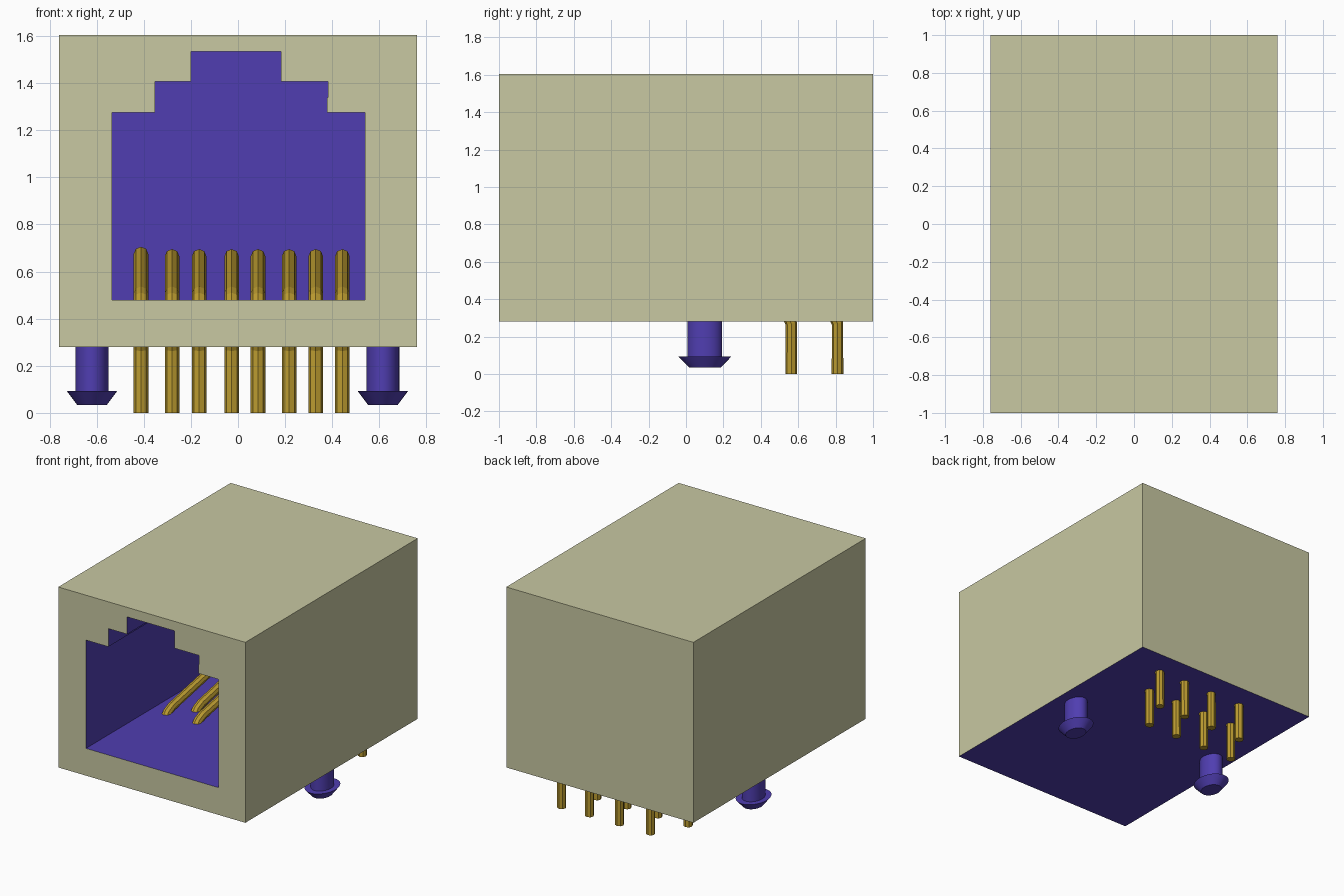
import bpy, bmesh, math
from mathutils import Vector

if "Cube" in bpy.data.objects:
    bpy.data.objects.remove(bpy.data.objects["Cube"], do_unlink=True)


def material(name, rgb):
    m = bpy.data.materials.new(name)
    m.use_nodes = True
    m.diffuse_color = (*rgb, 1)
    m.node_tree.nodes["Principled BSDF"].inputs["Base Color"].default_value = (*rgb, 1)
    return m


BEIGE = material("beige shell", (0.58, 0.58, 0.36))
PURPLE = material("purple plastic", (0.08, 0.048, 0.44))
GOLD = material("gold contact", (0.50, 0.33, 0.03))


def finish(bm, name, mats):
    bmesh.ops.recalc_face_normals(bm, faces=bm.faces)
    mesh = bpy.data.meshes.new(name)
    bm.to_mesh(mesh)
    bm.free()
    for m in mats:
        mesh.materials.append(m)
    ob = bpy.data.objects.new(name, mesh)
    bpy.context.collection.objects.link(ob)
    return ob


# Housing: a block with a stepped socket sunk into its front
FRONT, BACK, POCKET = -1.0, 1.0, 0.85
BOTTOM, TOP, HALF = 0.28, 1.605, 0.76
outline = [(-HALF, BOTTOM), (HALF, BOTTOM), (HALF, TOP), (-HALF, TOP)]
socket = [(-0.535, 0.48), (0.54, 0.48), (0.54, 1.275), (0.378, 1.275),
          (0.378, 1.34), (0.383, 1.34), (0.383, 1.408), (0.183, 1.408),
          (0.183, 1.535), (-0.2, 1.535), (-0.2, 1.408), (-0.353, 1.408),
          (-0.353, 1.275), (-0.535, 1.275)]


def tunnel(bm, profile, depth, mat):
    """Walls and an end face behind a front loop; returns the front edges."""
    near = [bm.verts.new((x, FRONT, z)) for x, z in profile]
    far = [bm.verts.new((x, depth, z)) for x, z in profile]
    n = len(profile)
    faces = [bm.faces.new((near[i], near[(i + 1) % n], far[(i + 1) % n], far[i]))
             for i in range(n)]
    faces.append(bm.faces.new(far))
    for f in faces:
        f.material_index = mat
    return [bm.edges.get((near[i], near[(i + 1) % n])) for i in range(n)]


bm = bmesh.new()
rim = tunnel(bm, outline, BACK, 0) + tunnel(bm, socket, POCKET, 1)
bmesh.ops.triangle_fill(bm, edges=rim, use_beauty=True, normal=Vector((0, -1, 0)))
for f in bm.faces:                       # underside shows the inner plastic
    if all(v.co.z < BOTTOM + 0.001 for v in f.verts):
        f.material_index = 1
finish(bm, "jack_housing", [BEIGE, PURPLE])


# Locating pegs: oval posts with a flared snap end
def peg(name, cx, cy=0.101, rx=0.07, ry=0.0925, sides=32):
    bm = bmesh.new()
    rings = []
    for scale, z in [(1, 0.30), (1, 0.093), (1.53, 0.093), (0.9, 0.034)]:
        rings.append([bm.verts.new((cx + rx * scale * math.cos(a),
                                    cy + ry * scale * math.sin(a), z))
                      for a in (math.tau * i / sides for i in range(sides))])
    for lo, hi in zip(rings, rings[1:]):
        for i in range(sides):
            j = (i + 1) % sides
            bm.faces.new((lo[i], lo[j], hi[j], hi[i]))
    bm.faces.new(rings[0])
    bm.faces.new(rings[-1])
    ob = finish(bm, name, [PURPLE])
    bpy.ops.object.select_all(action="DESELECT")
    bpy.context.view_layer.objects.active = ob
    ob.select_set(True)
    bpy.ops.object.shade_smooth_by_angle(angle=math.radians(30))


peg("right_peg", -0.62)
peg("left_peg", 0.615)


# Contacts: solder pin, hidden run under the floor, spring rising to the rear
def contact(name, x, pin_y, bend_y, end_y, end_z):
    path = [(pin_y, 0.0), (pin_y, 0.27), (pin_y - 0.02, 0.31), (pin_y - 0.06, 0.33),
            (bend_y, 0.35), (bend_y - 0.05, 0.39), (bend_y - 0.05, 0.44),
            (bend_y - 0.01, 0.485), (bend_y + 0.04, 0.507), (end_y, end_z)]
    curve = bpy.data.curves.new(name, "CURVE")
    curve.dimensions = "3D"
    curve.bevel_depth = 0.031
    curve.bevel_resolution = 2
    curve.use_fill_caps = True
    spline = curve.splines.new("POLY")
    spline.points.add(len(path) - 1)
    for p, (y, z) in zip(spline.points, path):
        p.co = (x, y, z, 1)
    spline.use_smooth = False
    curve.materials.append(GOLD)
    ob = bpy.data.objects.new(name, curve)
    bpy.context.collection.objects.link(ob)


for i, x in enumerate([-0.412, -0.28, -0.165, -0.027, 0.085, 0.217, 0.33, 0.443]):
    if i % 2:
        contact(f"contact_{i + 1}", x, 0.81, -0.07, 0.75, 0.665)
    else:
        contact(f"contact_{i + 1}", x, 0.563, -0.22, 0.65, 0.675 if i == 0 else 0.665)
